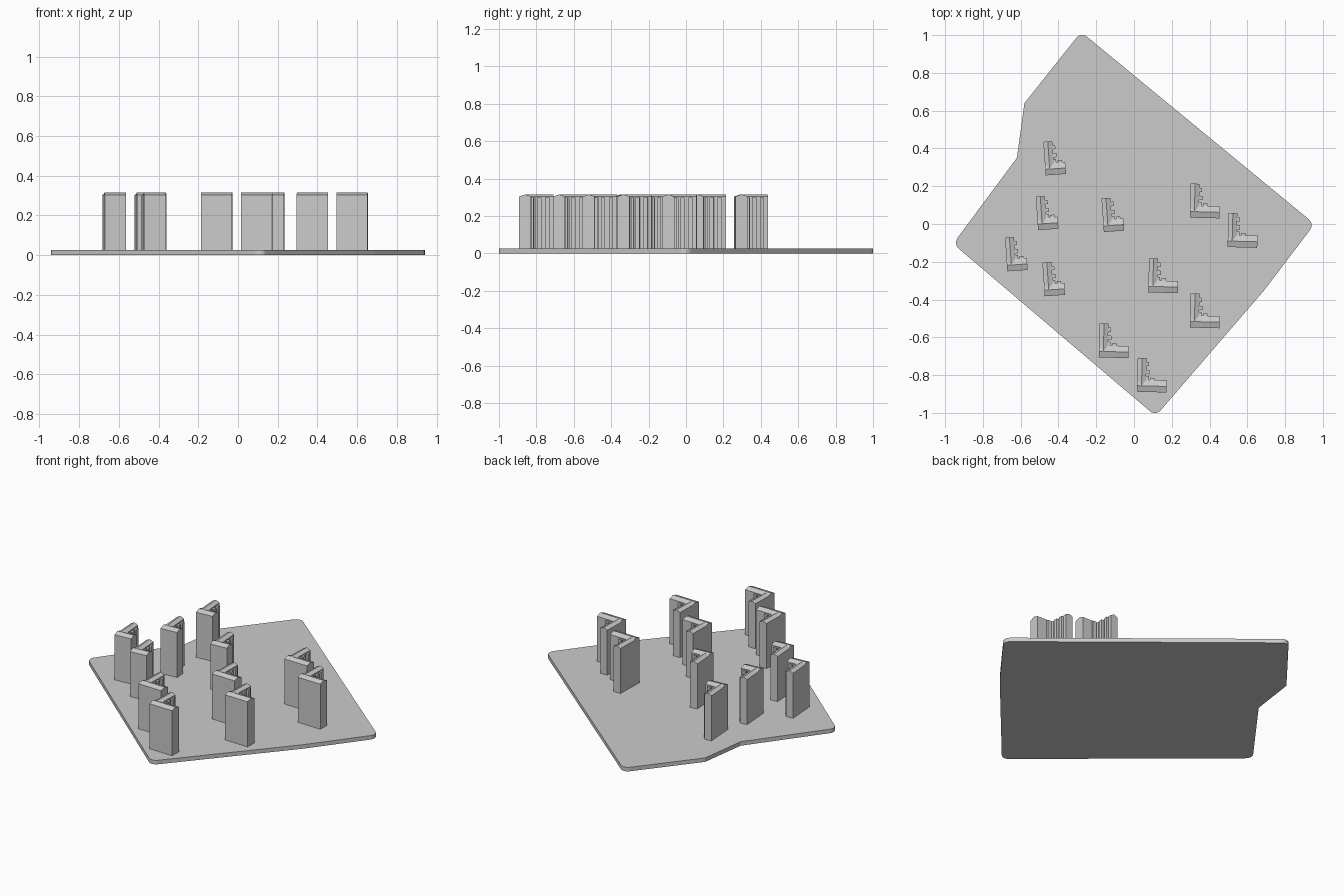
import bpy, bmesh
from math import radians
from mathutils import Vector

cube = bpy.data.objects.get("Cube")
if cube:
    bpy.data.objects.remove(cube)

grey = bpy.data.materials.new("concrete_grey")
grey.use_nodes = True
colour = (0.6, 0.6, 0.6, 1)
grey.diffuse_color = colour
grey.node_tree.nodes["Principled BSDF"].inputs["Base Color"].default_value = colour

BASE, EAVE, RIDGE, BAY = 0.025, 0.304, 0.315, 0.298


def prism(bm, outline, depth):
    """Extrude a closed outline along a vector."""
    verts = [bm.verts.new(p) for p in outline]
    face = bm.faces.new(verts)
    new = bmesh.ops.extrude_face_region(bm, geom=[face], use_keep_orig=True)
    moved = [v for v in new["geom"] if isinstance(v, bmesh.types.BMVert)]
    bmesh.ops.translate(bm, verts=moved, vec=Vector(depth))


def gabled_wing(bm, x0, x1, y0, y1, along_x):
    """Block with a shallow pitched roof, its ridge along x or y."""
    low, high = (y0, y1) if along_x else (x0, x1)
    section = [(low, BASE), (high, BASE), (high, EAVE),
               ((low + high) / 2, RIDGE), (low, EAVE)]
    if along_x:
        prism(bm, [(x0, a, z) for a, z in section], (x1 - x0, 0, 0))
    else:
        prism(bm, [(a, y0, z) for a, z in section], (0, y1 - y0, 0))


def box(bm, x0, x1, y0, y1):
    prism(bm, [(x0, y0, BASE), (x1, y0, BASE), (x1, y1, BASE), (x0, y1, BASE)],
          (0, 0, BAY - BASE))


def to_mesh(bm, name):
    bmesh.ops.recalc_face_normals(bm, faces=bm.faces)
    mesh = bpy.data.meshes.new(name)
    bm.to_mesh(mesh)
    bm.free()
    mesh.materials.append(grey)
    return mesh


def add_object(name, mesh):
    obj = bpy.data.objects.new(name, mesh)
    bpy.context.collection.objects.link(obj)
    return obj


def tower_mesh(name, length, depth):
    """L-shaped tower: front wing, rear wing and bays in the inner corner."""
    bm = bmesh.new()
    arm = 0.047
    inner = 0.064 - depth
    gabled_wing(bm, 0, length, -depth, inner, True)
    gabled_wing(bm, 0, arm, -depth + 0.032, 0, False)
    # bays on the rear wing
    for y, out in ((-0.032, 0.014), (-0.075, 0.017), (-0.107, 0.014)):
        box(bm, arm - 0.01, arm + out, y - 0.011, y + 0.011)
    # bay on the front wing
    box(bm, arm + 0.022, arm + 0.045, inner - 0.01, inner + 0.012)
    return to_mesh(bm, name)


# Site slab with four rounded corners
bm = bmesh.new()
site = [(-0.28, 1.017), (-0.58, 0.64), (-0.62, 0.35), (-0.958, -0.105),
        (0.115, -1.017), (0.69, -0.35), (0.956, 0)]
verts = [bm.verts.new((x, y, 0)) for x, y in site]
bm.faces.new(verts)
corners = [verts[i] for i in (0, 3, 4, 6)]
bmesh.ops.bevel(bm, geom=corners, offset=0.04, segments=5, profile=0.5,
                affect='VERTICES')
new = bmesh.ops.extrude_face_region(bm, geom=bm.faces[:], use_keep_orig=True)
bmesh.ops.translate(bm, vec=(0, 0, BASE),
                    verts=[v for v in new["geom"] if isinstance(v, bmesh.types.BMVert)])
add_object("site_slab", to_mesh(bm, "site_slab"))

# Towers, placed by the rear left corner of the rear wing
groups = [
    ("short_tower", 0.108, 0.178, 4,
     [(-0.48, 0.435), (-0.52, 0.145), (-0.172, 0.135), (-0.683, -0.073), (-0.485, -0.205)]),
    ("long_tower", 0.157, 0.18, -1.5,
     [(0.3, 0.214), (0.5, 0.058), (0.08, -0.182), (0.3, -0.368),
      (-0.182, -0.526), (0.02, -0.708)]),
]
for name, length, depth, turn, places in groups:
    mesh = tower_mesh(name, length, depth)
    for i, (x, y) in enumerate(places, 1):
        tower = add_object(f"{name}_{i}", mesh)
        tower.location = (x, y, 0)
        tower.rotation_euler.z = radians(turn)
